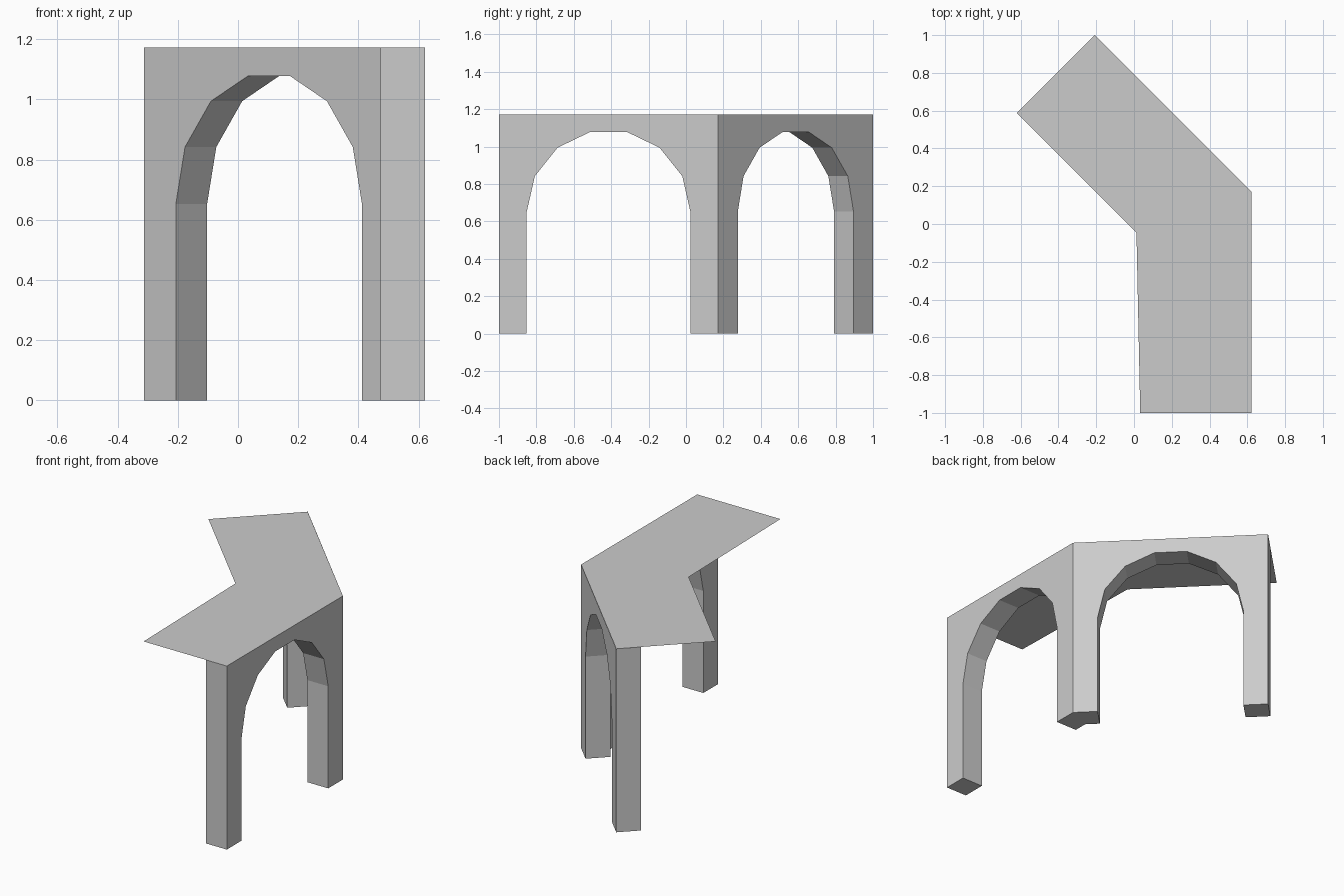
import bpy, bmesh, math
from mathutils import Matrix

if "Cube" in bpy.data.objects:
    bpy.data.objects.remove(bpy.data.objects["Cube"])

HEIGHT = 1.172    # roof level
LENGTH = 1.172    # length of each arcade bay
DEPTH = 0.147     # wall thickness
RADIUS = 0.4375   # arch radius
SPRING = 0.652    # height where the arch begins
SEGMENTS = 7


def finish(bm, name):
    mesh = bpy.data.meshes.new(name)
    bm.to_mesh(mesh)
    bm.free()
    obj = bpy.data.objects.new(name, mesh)
    bpy.context.collection.objects.link(obj)
    return obj


def arch_wall(name, corner, angle):
    """Arched bay running from an outer corner, thickness towards its left."""
    mid = LENGTH / 2
    arch = [(mid + RADIUS * math.cos(a), SPRING + RADIUS * math.sin(a))
            for a in (math.pi * k / SEGMENTS for k in range(SEGMENTS + 1))]
    profile = ([(0, HEIGHT), (0, 0), (mid - RADIUS, 0)] + arch[::-1]
               + [(mid + RADIUS, 0), (LENGTH, 0), (LENGTH, HEIGHT)])
    bm = bmesh.new()
    outer = [bm.verts.new((u, 0, z)) for u, z in profile]
    inner = [bm.verts.new((u, DEPTH, z)) for u, z in profile]
    bm.faces.new(outer)
    bm.faces.new(inner[::-1])
    # sides, feet and arch soffit; the roof deck closes the open top
    for i in range(len(profile) - 1):
        bm.faces.new((outer[i + 1], outer[i], inner[i], inner[i + 1]))
    obj = finish(bm, name)
    obj.matrix_world = (Matrix.Translation((*corner, 0))
                        @ Matrix.Rotation(math.radians(angle), 4, 'Z'))
    return obj


# Two identical arched bays meeting at a 45 degree bend
arch_wall("straight_arch_wall", (0.621, -1.0), 90)
arch_wall("angled_arch_wall", (0.621, 0.172), 135)

# Thin flat roof deck following the bend
bm = bmesh.new()
outline = [(0.033, -1.0), (0.621, -1.0), (0.621, 0.172),
           (-0.208, 1.0), (-0.621, 0.588), (0.013, -0.045)]
bm.faces.new([bm.verts.new((x, y, HEIGHT)) for x, y in outline])
finish(bm, "roof_deck")
